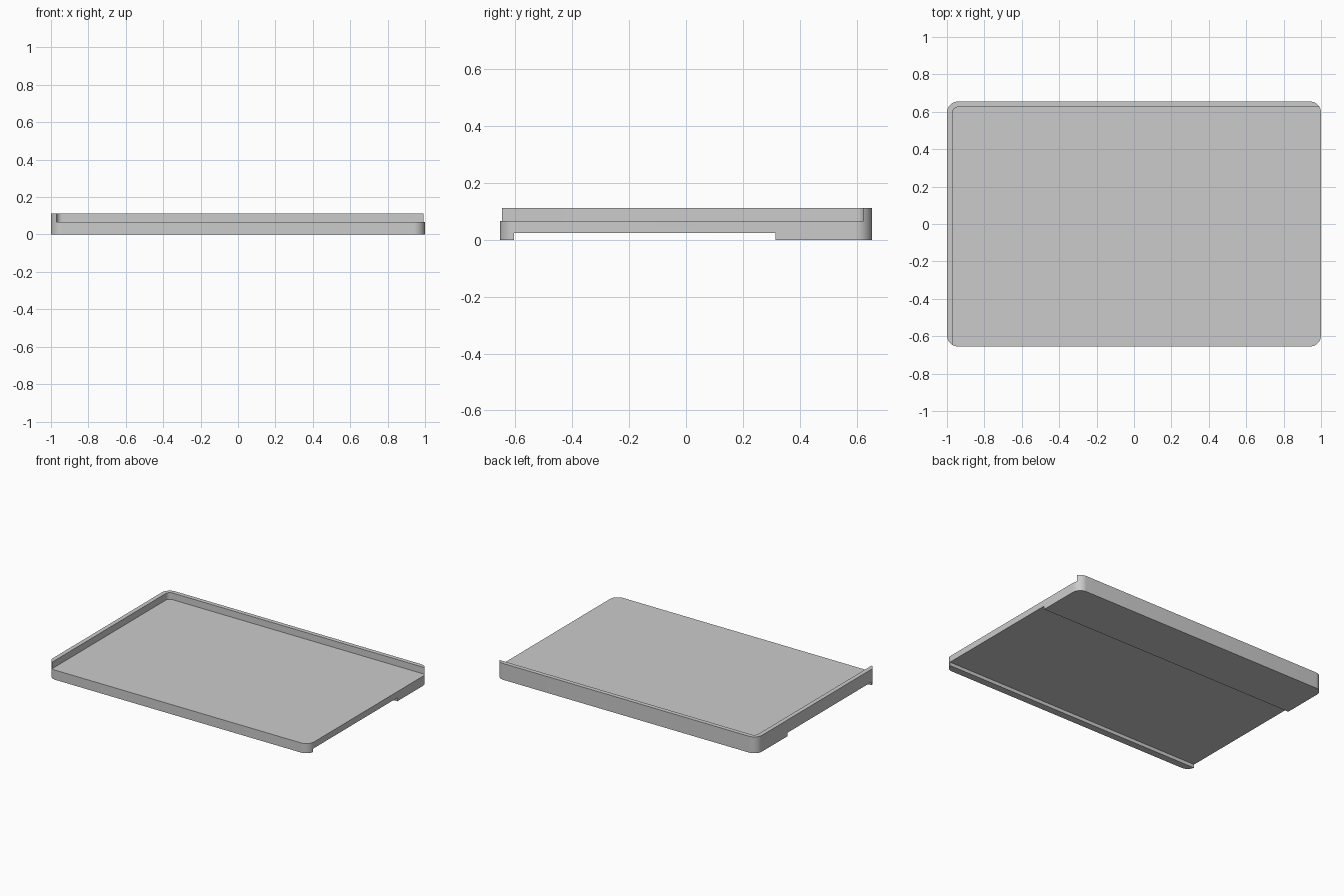
import bpy
import bmesh
from math import pi, cos, sin

if "Cube" in bpy.data.objects:
    bpy.data.objects.remove(bpy.data.objects["Cube"])

HALF_X, HALF_Y = 1.0, 0.655
CORNER, RIM = 0.06, 0.03
FLOOR_Z, RIM_Z = 0.067, 0.113
STEPS = 12

grey = bpy.data.materials.new("plain grey")
grey.use_nodes = True
grey.diffuse_color = (0.6, 0.6, 0.6, 1)
grey.node_tree.nodes["Principled BSDF"].inputs["Base Color"].default_value = (0.6, 0.6, 0.6, 1)


def rounded_block(name, x0, x1, y0, y1, z0, z1, radius):
    """Upright prism over a rectangle with rounded corners."""
    centres = [(x1 - radius, y1 - radius), (x0 + radius, y1 - radius),
               (x0 + radius, y0 + radius), (x1 - radius, y0 + radius)]
    bm = bmesh.new()
    verts = []
    for quarter, (cx, cy) in enumerate(centres):
        for i in range(STEPS + 1 if radius else 1):
            a = (quarter + i / STEPS) * pi / 2
            verts.append(bm.verts.new((cx + radius * cos(a), cy + radius * sin(a), z0)))
    base = bm.faces.new(verts)
    top = bmesh.ops.extrude_face_region(bm, geom=[base], use_keep_orig=True)
    moved = [v for v in top["geom"] if isinstance(v, bmesh.types.BMVert)]
    bmesh.ops.translate(bm, verts=moved, vec=(0, 0, z1 - z0))
    bmesh.ops.recalc_face_normals(bm, faces=bm.faces)
    mesh = bpy.data.meshes.new(name)
    bm.to_mesh(mesh)
    bm.free()
    mesh.materials.append(grey)
    obj = bpy.data.objects.new(name, mesh)
    bpy.context.collection.objects.link(obj)
    return obj


def cut(target, cutter):
    cutter.hide_render = True
    mod = target.modifiers.new("cut", "BOOLEAN")
    mod.operation = "DIFFERENCE"
    mod.solver = "EXACT"
    mod.object = cutter
    bpy.context.view_layer.objects.active = target
    bpy.ops.object.modifier_apply(modifier=mod.name)
    bpy.data.objects.remove(cutter)


# Tray body with rounded corners
tray = rounded_block("tray", -HALF_X, HALF_X, -HALF_Y, HALF_Y, 0, RIM_Z, CORNER)

# Recess that leaves a rim along the right and back sides only
cut(tray, rounded_block("recess_cutter", RIM - HALF_X, 1.5, -1.5, HALF_Y - RIM,
                        FLOOR_Z, 0.3, RIM))

# Shallow channel across the underside, leaving a front lip and a back foot
cut(tray, rounded_block("channel_cutter", -1.5, 1.5, -0.605, 0.315, -0.2, 0.024, 0))

# Smooth corners with sharp edges
bpy.ops.object.select_all(action="DESELECT")
tray.select_set(True)
bpy.context.view_layer.objects.active = tray
bpy.ops.object.shade_smooth_by_angle(angle=pi / 6)
